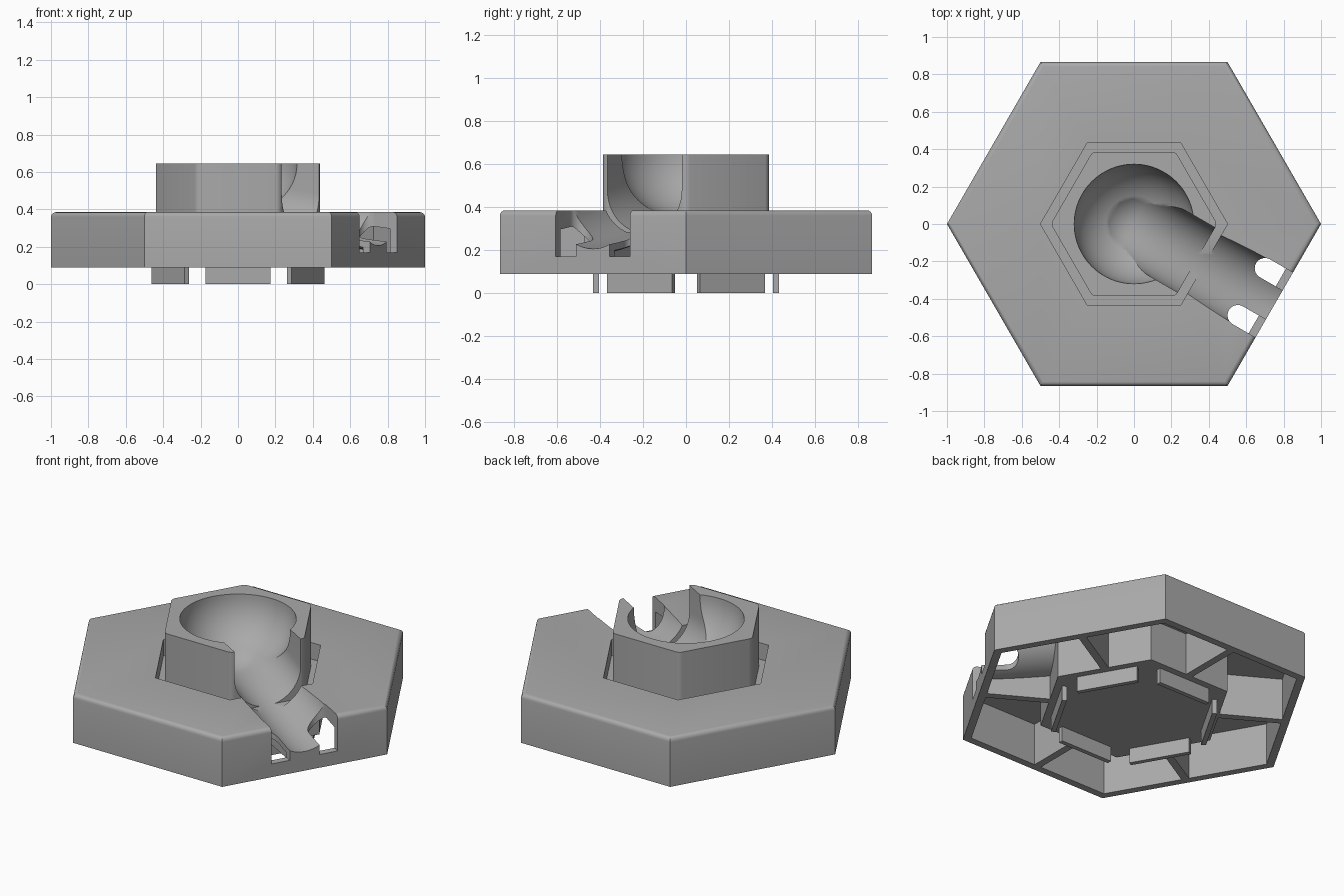
import bpy, bmesh, math
from mathutils import Matrix, Vector

if "Cube" in bpy.data.objects:
    bpy.data.objects.remove(bpy.data.objects["Cube"])

grey = bpy.data.materials.new("plain grey")
grey.use_nodes = True
colour = (0.4, 0.4, 0.4, 1)
grey.diffuse_color = colour
grey.node_tree.nodes["Principled BSDF"].inputs["Base Color"].default_value = colour

EXIT = Matrix.Rotation(math.radians(-30), 4, "Z")   # channel direction


def finish(bm, name, matrix=None):
    bmesh.ops.recalc_face_normals(bm, faces=bm.faces)
    me = bpy.data.meshes.new(name)
    bm.to_mesh(me)
    bm.free()
    if matrix:
        me.transform(matrix)
    ob = bpy.data.objects.new(name, me)
    me.materials.append(grey)
    bpy.context.scene.collection.objects.link(ob)
    return ob


def hexagon(name, radius, z0, z1, top_round=0, side_round=0):
    bm = bmesh.new()
    ring = [bm.verts.new((radius * math.cos(i * math.pi / 3),
                          radius * math.sin(i * math.pi / 3), z0)) for i in range(6)]
    face = bm.faces.new(ring)
    up = bmesh.ops.extrude_face_region(bm, geom=[face])["geom"]
    bmesh.ops.translate(bm, verts=[v for v in up if isinstance(v, bmesh.types.BMVert)],
                        vec=(0, 0, z1 - z0))
    for width, pick in ((top_round, lambda e: min(v.co.z for v in e.verts) > z1 - 1e-4),
                        (side_round, lambda e: abs(e.verts[0].co.z - e.verts[1].co.z) > 1e-4)):
        if width:
            bmesh.ops.bevel(bm, geom=[e for e in bm.edges if pick(e)], offset=width,
                            segments=4, profile=0.5, affect="EDGES")
    return finish(bm, name)


def box(name, x0, x1, y0, y1, z0, z1, matrix=None):
    bm = bmesh.new()
    bmesh.ops.create_cube(bm, size=1)
    bmesh.ops.scale(bm, verts=bm.verts, vec=(x1 - x0, y1 - y0, z1 - z0))
    bmesh.ops.translate(bm, verts=bm.verts,
                        vec=((x0 + x1) / 2, (y0 + y1) / 2, (z0 + z1) / 2))
    return finish(bm, name, matrix)


def trough(name, radius, far):
    """Round-bottomed slot, open at the top, falling from the bowl to the rim."""
    stations = []
    for i in range(1, 13):                       # rounded inner end
        a = math.pi / 2 * i / 12
        stations.append((-radius * math.cos(a), radius * math.sin(a), 0.52))
    for i in range(1, 25):                       # sloping run
        f = i / 24
        ease = f * f * (3 - 2 * f)
        stations.append((far * f, radius, 0.52 - 0.12 * ease))
    bm = bmesh.new()
    rings = []
    for t, r, z in stations:
        pts = [(-r, 0.75)]
        pts += [(-r * math.cos(math.pi * k / 24), z - r * math.sin(math.pi * k / 24))
                for k in range(25)]
        pts += [(r, 0.75)]
        rings.append([bm.verts.new((t, s, h)) for s, h in pts])
    n = len(rings[0])
    for a, b in zip(rings, rings[1:]):
        for k in range(n):
            bm.faces.new((a[k], a[(k + 1) % n], b[(k + 1) % n], b[k]))
    bm.faces.new(rings[0])
    bm.faces.new(rings[-1])
    return finish(bm, name, EXIT)


def combine(target, tool, operation="DIFFERENCE"):
    mod = target.modifiers.new("combine", "BOOLEAN")
    mod.operation, mod.solver, mod.object = operation, "EXACT", tool
    bpy.context.view_layer.objects.active = target
    bpy.ops.object.modifier_apply(modifier=mod.name)
    bpy.data.objects.remove(tool)


# base tile with the groove around the raised hexagon
body = hexagon("hexagonal_body", 1.0, 0.09, 0.385, top_round=0.025)
combine(body, hexagon("groove", 0.5, 0.285, 0.5))
combine(body, hexagon("raised_hexagon", 0.445, 0.25, 0.645, side_round=0.02), "UNION")

# hollow underside: outer wall, hub, radial ribs and channel casing stay
hollow = hexagon("hollow", 0.95, 0.0, 0.345)
combine(hollow, hexagon("hub", 0.545, -0.1, 0.5))
for i in range(3):
    turn = Matrix.Rotation(math.radians(30 + 60 * i), 4, "Z")
    combine(hollow, box("rib", -1.2, 1.2, -0.022, 0.022, -0.2, 0.6, turn))
combine(hollow, trough("casing", 0.23, 1.0))
combine(body, hollow)

# bowl and sloping channel
bm = bmesh.new()
bmesh.ops.create_uvsphere(bm, u_segments=64, v_segments=32, radius=1)
bowl = finish(bm, "bowl", Matrix.Translation((0, 0, 0.647)) @ Matrix.Diagonal((0.32, 0.32, 0.3, 1)))
combine(body, bowl)
combine(body, trough("channel", 0.2, 1.0))

# connector slots either side of the channel mouth
for side in (-1, 1):
    mid = 0.145 * side
    bm = bmesh.new()
    bmesh.ops.create_cone(bm, cap_ends=True, segments=32, radius1=0.055, radius2=0.055, depth=0.5)
    combine(body, finish(bm, "slot_end", EXIT @ Matrix.Translation((0.725, mid, 0.32))))
    combine(body, box("slot", 0.725, 0.823, mid - 0.055, mid + 0.055, 0.07, 0.57, EXIT))
    combine(body, box("wall_notch", 0.8, 0.95, mid - 0.055, mid + 0.055, 0.17, 0.58, EXIT))

# locating tabs under the hub
tabs = []
for i in range(6):
    turn = Matrix.Rotation(math.radians(30 + 60 * i), 4, "Z")
    tabs.append(box("locating_tab_%d" % (i + 1), 0.405, 0.432, -0.175, 0.175, 0, 0.1, turn))

bpy.ops.object.select_all(action="DESELECT")
body.select_set(True)
bpy.context.view_layer.objects.active = body
bpy.ops.object.shade_smooth_by_angle(angle=math.radians(30))
